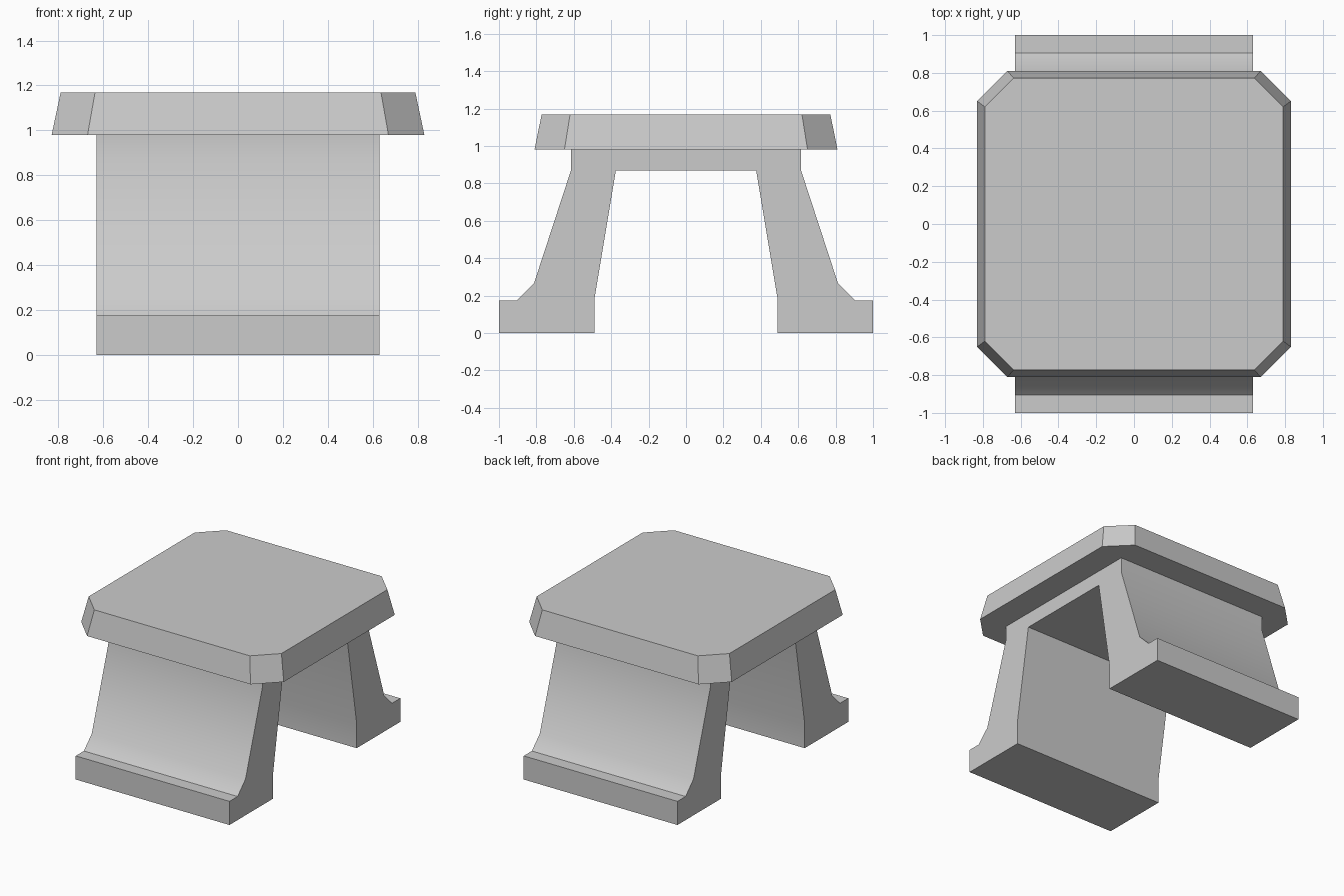
import bpy, bmesh, math

if "Cube" in bpy.data.objects:
    bpy.data.objects.remove(bpy.data.objects["Cube"])


def loft(name, bottom, top):
    """Solid between two matching closed rings of points."""
    bm = bmesh.new()
    a = [bm.verts.new(p) for p in bottom]
    b = [bm.verts.new(p) for p in top]
    bm.faces.new(a)
    bm.faces.new(b)
    n = len(a)
    for i in range(n):
        j = (i + 1) % n
        bm.faces.new((a[i], a[j], b[j], b[i]))
    bmesh.ops.recalc_face_normals(bm, faces=bm.faces)
    mesh = bpy.data.meshes.new(name)
    bm.to_mesh(mesh)
    bm.free()
    mesh.shade_smooth()
    mesh.set_sharp_from_angle(angle=math.radians(30))
    obj = bpy.data.objects.new(name, mesh)
    bpy.context.collection.objects.link(obj)
    return obj


def chamfered_rect(x, y, cx, cy, z):
    """Octagon: half sizes x, y with corners cut back to cx, cy."""
    return [(x, -cy, z), (x, cy, z), (cx, y, z), (-cx, y, z),
            (-x, cy, z), (-x, -cy, z), (-cx, -y, z), (cx, -y, z)]


# Arched base: half profile (y, z) mirrored, then extruded along x
half = [(0.375, 0.87), (0.49, 0.18), (0.49, 0), (1, 0), (1, 0.175),
        (0.905, 0.175), (0.812, 0.268), (0.615, 0.87), (0.615, 0.98)]
profile = half + [(-y, z) for y, z in reversed(half)]
width = 0.63
loft("arched_base", [(-width, y, z) for y, z in profile],
     [(width, y, z) for y, z in profile])

# Tapered top slab with cut corners
loft("top_slab", chamfered_rect(0.83, 0.81, 0.67, 0.65, 0.98),
     chamfered_rect(0.79, 0.772, 0.637, 0.62, 1.168))
